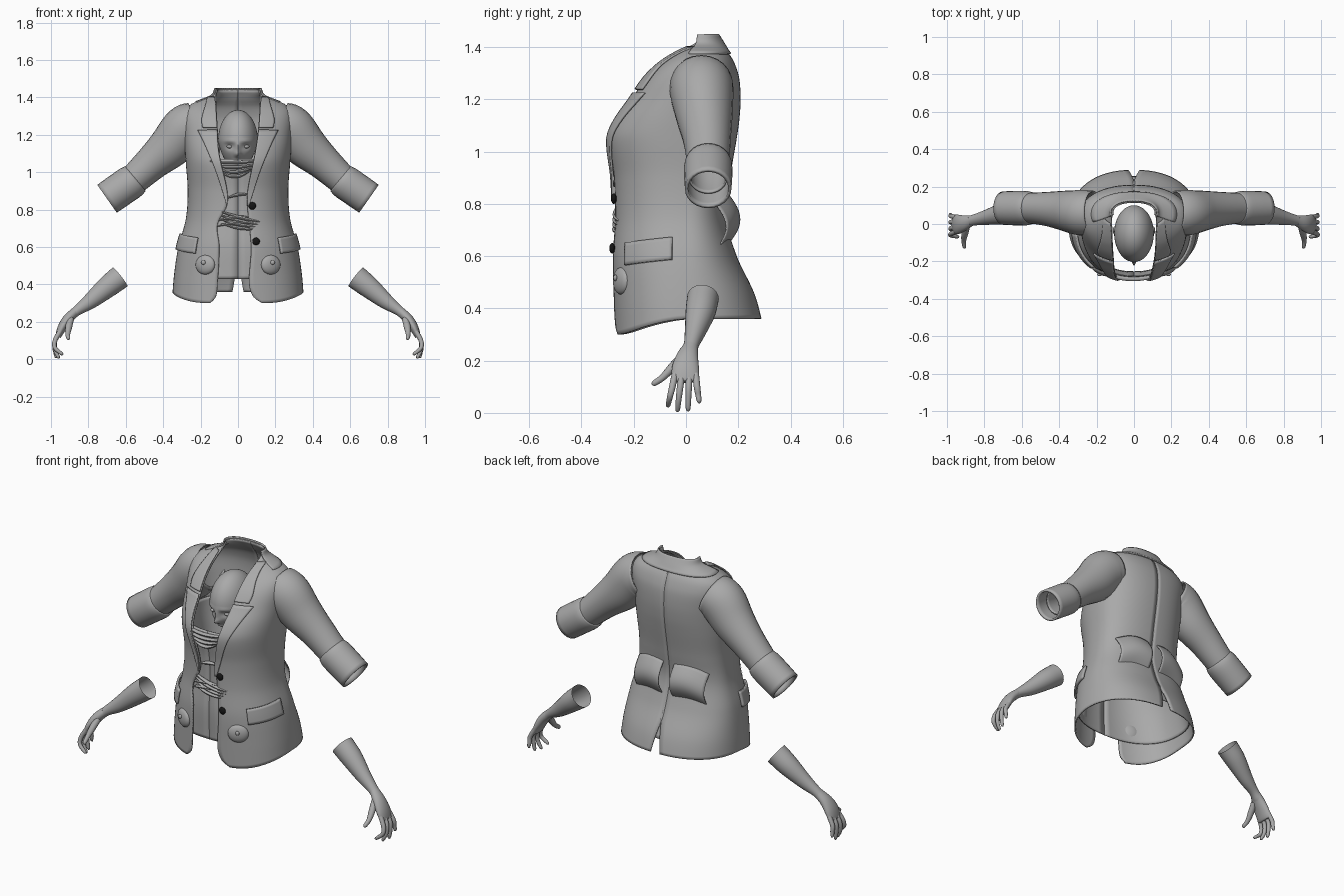
import bpy, bmesh
from math import sin, cos, pi, asin, radians, exp, copysign
from mathutils import Vector, Matrix

cube = bpy.data.objects.get("Cube")
if cube:
    bpy.data.objects.remove(cube, do_unlink=True)


def material(name, level):
    mat = bpy.data.materials.new(name)
    mat.use_nodes = True
    colour = (level, level, level, 1)
    mat.diffuse_color = colour
    mat.node_tree.nodes["Principled BSDF"].inputs["Base Color"].default_value = colour
    return mat


GREY = material("plain_grey", 0.4)
BLACK = material("button_black", 0.008)


def finish(name, bm, mat=GREY, mirror=False, thick=0):
    bmesh.ops.recalc_face_normals(bm, faces=bm.faces[:])
    mesh = bpy.data.meshes.new(name)
    bm.to_mesh(mesh)
    bm.free()
    mesh.materials.append(mat)
    obj = bpy.data.objects.new(name, mesh)
    bpy.context.collection.objects.link(obj)
    bpy.ops.object.select_all(action='DESELECT')
    obj.select_set(True)
    bpy.context.view_layer.objects.active = obj
    bpy.ops.object.shade_smooth_by_angle(angle=radians(45))
    if thick:
        solid = obj.modifiers.new("Thickness", 'SOLIDIFY')
        solid.thickness = thick
        solid.offset = 0
    if mirror:
        obj.modifiers.new("Mirror", 'MIRROR').use_mirror_merge = False
    return obj


def sample(table, t):
    """Smooth interpolation of rows keyed by their first value."""
    last = len(table) - 1
    t = min(max(t, table[0][0]), table[last][0])
    i = max(k for k in range(last) if table[k][0] <= t)
    p, q = table[i], table[i + 1]
    before, after = table[max(i - 1, 0)], table[min(i + 2, last)]
    span = q[0] - p[0]
    f = (t - p[0]) / span
    out = []
    for k in range(1, len(p)):
        m = (q[k] - before[k]) / (q[0] - before[0]) * span
        n = (after[k] - p[k]) / (after[0] - p[0]) * span
        a, b = p[k], q[k]
        out.append(a + f * m + f * f * (3 * (b - a) - 2 * m - n) + f**3 * (2 * (a - b) + m + n))
    return out


def lerp(a, b, t):
    return a + (b - a) * t


def sheet(name, fn, nu, nv, **kw):
    """Grid surface from fn(u, v)."""
    bm = bmesh.new()
    rows = [[bm.verts.new(fn(i / nu, j / nv)) for i in range(nu + 1)] for j in range(nv + 1)]
    for a, b in zip(rows, rows[1:]):
        for i in range(nu):
            bm.faces.new((a[i], a[i + 1], b[i + 1], b[i]))
    return finish(name, bm, **kw)


def tube(name, path, steps=24, sides=24, cap=False, **kw):
    """Loft along rows of (x, y, z, radius toward y, other radius)."""
    bm = bmesh.new()
    table = [(k,) + tuple(row) for k, row in enumerate(path)]
    spots = [sample(table, (len(path) - 1) * k / steps) for k in range(steps + 1)]
    rings = []
    for k, s in enumerate(spots):
        ahead, behind = spots[min(k + 1, steps)], spots[max(k - 1, 0)]
        along = (Vector(ahead[:3]) - Vector(behind[:3])).normalized()
        side = along.cross(Vector((0, 1, 0))).normalized()
        wide = side.cross(along)
        rings.append([bm.verts.new(Vector(s[:3]) + wide * cos(2 * pi * n / sides) * s[3]
                                   + side * sin(2 * pi * n / sides) * s[4]) for n in range(sides)])
    for a, b in zip(rings, rings[1:]):
        for n in range(sides):
            m = (n + 1) % sides
            bm.faces.new((a[n], a[m], b[m], b[n]))
    if cap:
        bm.faces.new(rings[0])
        bm.faces.new(rings[-1])
    return finish(name, bm, **kw)


def ball(name, spot, size, turn=0, **kw):
    bm = bmesh.new()
    matrix = Matrix.Translation(spot) @ Matrix.Rotation(turn, 4, 'Z') @ Matrix.Diagonal((*size, 1))
    bmesh.ops.create_uvsphere(bm, u_segments=28, v_segments=16, radius=1, matrix=matrix)
    return finish(name, bm, **kw)


# Torso outline: height, half width, front y, back y, middle y
TORSO = [(0.3, .35, -.27, .3, 0), (.45, .338, -.275, .26, 0), (.6, .315, -.28, .19, 0),
         (.75, .275, -.27, .15, 0), (.9, .265, -.275, .165, 0), (1.05, .275, -.295, .19, 0),
         (1.12, .28, -.27, .2, 0), (1.2, .285, -.215, .205, .01), (1.28, .29, -.16, .2, .03),
         (1.33, .28, -.11, .185, .04), (1.36, .25, -.07, .17, .05), (1.385, .19, -.03, .15, .05),
         (1.41, .13, .01, .135, .06), (1.45, .11, .03, .11, .06)]
ROUND = 2.3


def skin(angle, z, off=0):
    """Point on the torso; angle runs from the front toward +x."""
    w, front, back, mid = sample(TORSO, z)
    s, c = sin(angle), cos(angle)
    depth = (mid - front if c > 0 else back - mid) + off
    return Vector((copysign(abs(s) ** (2 / ROUND), s) * (w + off),
                   mid - copysign(abs(c) ** (2 / ROUND), c) * depth, z))


def angle_at(x, z):
    ratio = min(abs(x) / sample(TORSO, z)[0], .97)
    return copysign(asin(ratio ** (ROUND / 2)), x)


# Jacket halves with an open front and a back vent
LEFT_EDGE = [(.3, .13), (.33, .085), (.4, .06), (.6, .07), (.82, .05), (.9, .052),
             (1.1, .09), (1.25, .11), (1.45, .12)]
RIGHT_EDGE = [(.3, .15), (.33, .12), (.4, .11), (.6, .1), (.72, .11), (.82, .06), (.9, .058),
              (1.1, .1), (1.25, .11), (1.45, .12)]


def jacket_half(name, side, edge):
    def point(u, v):
        z = lerp(.36 - .06 * max(0, cos(u * pi)) ** 1.5, 1.44, v)
        vent = .06 * max(0, .52 - z) / .16
        start = angle_at(sample(edge, z)[0], z)
        return skin(side * lerp(start, pi - vent, u), z)
    sheet(name, point, 44, 70, thick=.008)


jacket_half("jacket_left", 1, LEFT_EDGE)
jacket_half("jacket_right", -1, RIGHT_EDGE)

# Lapels, collar and back seam
LAPEL = [(.82, .056), (1, .11), (1.15, .17), (1.225, .205)]
COLLAR = [(1.238, .18), (1.28, .185), (1.34, .17), (1.4, .15)]


def lapel(name, side, edge, outer):
    def point(u, v):
        z = lerp(outer[0][0], outer[-1][0], v)
        x = lerp(sample(edge, z)[0] - .003, sample(outer, z)[0], u)
        return skin(side * angle_at(x, z), z, .014)
    sheet(name, point, 8, 24, thick=.008)


for word, side, edge in (("left", 1, LEFT_EDGE), ("right", -1, RIGHT_EDGE)):
    lapel(word + "_lapel", side, edge, LAPEL)
    lapel(word + "_collar", side, edge, COLLAR)
sheet("back_collar", lambda u, v: skin(lerp(radians(72), radians(288), u), lerp(1.375, 1.448, v), .012),
      40, 8, thick=.008)
sheet("back_seam", lambda u, v: skin(pi + lerp(-.008, .008, u), lerp(.53, 1.37, v), .007), 1, 40)

# Pocket flaps and small side darts
sheet("pocket_flap", lambda u, v: skin(radians(lerp(40, 82, u)), lerp(.565, .65, v) + .022 * u, .014),
      16, 6, mirror=True, thick=.012)
sheet("side_dart", lambda u, v: skin(radians(lerp(47, 48.5, u)), lerp(.68, .8, v), .007), 1, 8, mirror=True)

# Sleeves with turned-back cuffs
tube("sleeve", [(.22, .06, 1.26, .115, .115), (.28, .06, 1.23, .118, .125), (.36, .07, 1.14, .105, .113),
                (.46, .08, 1.05, .088, .09), (.57, .085, .95, .076, .076), (.64, .085, .9, .07, .07)],
     mirror=True, thick=.008)
tube("cuff", [(.55, .085, .965, .078, .08), (.575, .085, .945, .086, .086), (.64, .085, .9, .086, .086),
              (.70, .085, .858, .083, .085)], steps=10, mirror=True, thick=.012)
for k in range(3):
    tube("sleeve_crease", [(.38 + .04 * k, -.02 + .015 * k, 1.16 - .05 * k, .002, .002),
                           (.41 + .04 * k, -.01 + .015 * k, 1.10 - .05 * k, .007, .007),
                           (.43 + .04 * k, .01 + .015 * k, 1.03 - .04 * k, .002, .002)],
         steps=10, sides=8, mirror=True)

# Shirt under the jacket
sheet("shirt", lambda u, v: skin(2 * pi * u, lerp(.43, 1.07, v), -.014), 64, 36, thick=.006)


def fold(x0, z0, x1, z1, sag):
    path = []
    for k in range(7):
        t = k / 6
        z = lerp(z0, z1, t) - sag * sin(pi * t)
        spot = skin(angle_at(lerp(x0, x1, t), z), z, -.002)
        r = .003 + .010 * sin(pi * t)
        path.append((*spot, r, r * .7))
    tube("shirt_fold", path, steps=18, sides=10, cap=True)


for k in range(4):
    fold(-.2 + .035 * k, 1.065 - .022 * k, .16 - .03 * k, 1.07 - .02 * k, .016 + .004 * k)
    fold(-.12 + .01 * k, .80 - .025 * k, .15 - .015 * k, .73 - .012 * k, .008)
for z in (.71, .74, .86):
    fold(-.11 if z < .8 else -.06, z, .06, z + .02, -.01)

# Front buttons
for x, z in ((.073, .82), (.093, .63)):
    ball("button", skin(angle_at(x, z), z, .012), (.02, .011, .02), mat=BLACK)

# Round hip pads with a centre knob
for side in (1, -1):
    spot = skin(angle_at(side * .175, .505), .505)
    ball("hip_pad", spot, (.056, .024, .052), turn=side * .45)
    ball("hip_knob", spot + Vector((side * .01, -.023, .012)), (.012, .008, .012))

# Curved panels standing off the lower back
sheet("back_panel", lambda u, v: Vector((.035 + .19 * u,
                                         .155 + .05 * sin(pi * v) - .05 * u * u,
                                         .64 + .2 * v - .03 * u + .02 * sin(pi * u))),
      14, 14, mirror=True, thick=.006)

# Head tucked inside the collar
bm = bmesh.new()
centre = Vector((0, -.05, 1.17))
bmesh.ops.create_uvsphere(bm, u_segments=72, v_segments=56, radius=1)


def bump(x, z, px, pz, wx, wz):
    return exp(-((x - px) / wx) ** 2 - ((z - pz) / wz) ** 2)


for v in bm.verts:
    n = v.co.copy()
    jaw = 1 - .22 * max(0, -n.z)
    v.co = centre + Vector((n.x * .106 * jaw, n.y * .15, n.z * .163))
    if n.y < 0:
        x, z = abs(v.co.x), v.co.z
        v.co.y += (.017 * bump(x, z, .044, 1.138, .024, .018)
                   - .034 * bump(x, z, 0, 1.095, .015, .016) - .014 * bump(x, z, 0, 1.125, .01, .03)
                   - .012 * bump(x, z, 0, 1.055, .03, .009) - .007 * bump(x, z, .045, 1.165, .03, .008))
finish("head", bm)
ball("eye", (.044, -.163, 1.137), (.017, .015, .01), mirror=True)
ball("ear", (.104, -.035, 1.13), (.009, .022, .035), mirror=True)

# Forearms, palms, fingers and thumbs
tube("forearm", [(.63, .065, .44, .061, .064), (.70, .055, .385, .057, .058), (.79, .035, .31, .04, .042),
                 (.86, .02, .26, .029, .027), (.9, .01, .225, .034, .026)], mirror=True)
tube("palm", [(.87, .018, .255, .028, .024), (.91, .005, .215, .042, .027), (.94, -.002, .17, .052, .024),
              (.96, -.002, .125, .05, .016), (.963, -.002, .118, .04, .008)], steps=16, cap=True, mirror=True)
FINGERS = (("index", -.042, -.068, .938, .022), ("middle", -.016, -.032, .955, .005),
           ("ring", .012, .008, .967, .008), ("little", .037, .05, .975, .038))
for word, y0, y1, x1, tip in FINGERS:
    tube(word + "_finger", [(.952, y0, .148, .013, .013), (.978, lerp(y0, y1, .4), .1, .0125, .0125),
                            (.979, lerp(y0, y1, .75), lerp(.1, tip, .5), .011, .011),
                            (x1 + .006, y1, tip + .008, .009, .009), (x1, y1, tip, .003, .003)],
         steps=14, sides=12, cap=True, mirror=True)
tube("thumb", [(.895, -.015, .215, .018, .018), (.905, -.055, .172, .017, .018),
               (.91, -.09, .135, .013, .013), (.907, -.122, .113, .011, .01), (.906, -.13, .108, .003, .003)],
     steps=14, sides=12, cap=True, mirror=True)
